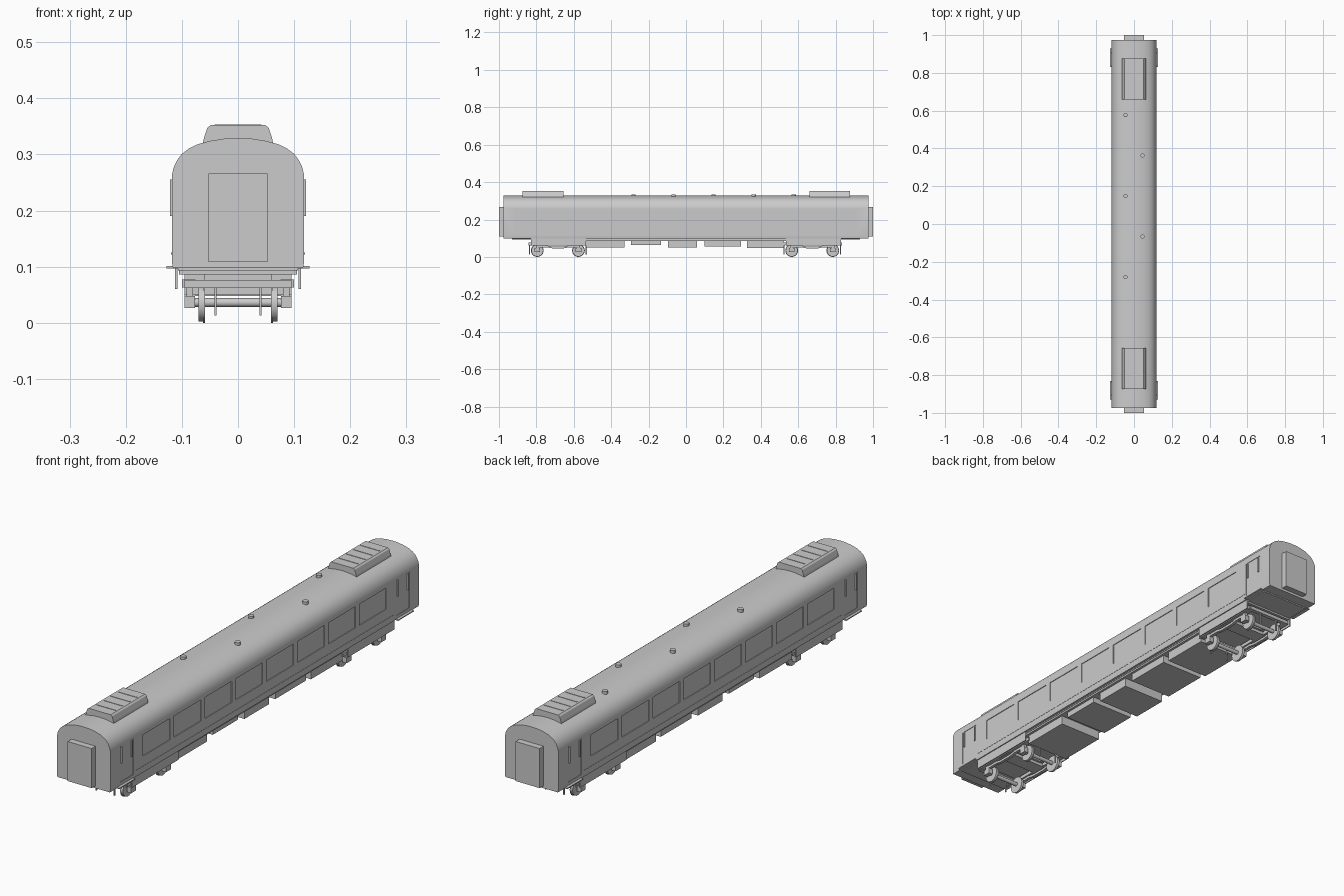
import bpy, bmesh
from mathutils import Matrix, Vector

old = bpy.data.objects.get("Cube")
if old:
    bpy.data.objects.remove(old, do_unlink=True)

grey = bpy.data.materials.new("light_grey")
grey.use_nodes = True
COLOUR = (0.6, 0.6, 0.6, 1)
grey.diffuse_color = COLOUR
grey.node_tree.nodes["Principled BSDF"].inputs["Base Color"].default_value = COLOUR


def finish(name, bm, smooth=False):
    bmesh.ops.recalc_face_normals(bm, faces=bm.faces)
    mesh = bpy.data.meshes.new(name)
    bm.to_mesh(mesh)
    bm.free()
    mesh.materials.append(grey)
    obj = bpy.data.objects.new(name, mesh)
    bpy.context.collection.objects.link(obj)
    if smooth:
        shade(obj)
    return obj


def shade(obj):
    bpy.ops.object.select_all(action="DESELECT")
    obj.select_set(True)
    bpy.context.view_layer.objects.active = obj
    bpy.ops.object.shade_smooth_by_angle(angle=0.6)


def add_box(bm, x, y, z):
    """Box from (min, max) pairs."""
    size = [abs(b - a) for a, b in (x, y, z)]
    mid = Vector([(a + b) / 2 for a, b in (x, y, z)])
    bmesh.ops.create_cube(bm, size=1, matrix=Matrix.Translation(mid) @ Matrix.Diagonal((*size, 1)))


def boxes(name, *specs):
    bm = bmesh.new()
    for spec in specs:
        add_box(bm, *spec)
    return finish(name, bm)


def flip(pair):
    return (-pair[1], -pair[0])


def both_x(x, y, z):
    return [(x, y, z), (flip(x), y, z)]


def four(x, y, z):
    return both_x(x, y, z) + both_x(x, flip(y), z)


def prism(name, outline, axis, start, end, smooth=False):
    """Extrude a 2D outline along x or y."""
    bm = bmesh.new()
    place = (lambda a, b: (a, start, b)) if axis == "y" else (lambda a, b: (start, a, b))
    face = bm.faces.new([bm.verts.new(place(a, b)) for a, b in outline])
    out = bmesh.ops.extrude_face_region(bm, geom=[face])
    step = (0, end - start, 0) if axis == "y" else (end - start, 0, 0)
    bmesh.ops.translate(bm, vec=step, verts=[v for v in out["geom"] if isinstance(v, bmesh.types.BMVert)])
    return finish(name, bm, smooth)


def add_cylinder(bm, centre, radius, depth, axis="x", sides=24):
    turn = Matrix.Rotation(1.5707963, 4, "Y") if axis == "x" else Matrix()
    bmesh.ops.create_cone(bm, cap_ends=True, segments=sides, radius1=radius, radius2=radius,
                          depth=depth, matrix=Matrix.Translation(centre) @ turn)


# Coach shell with arched roof
WALL = 0.118
half = [(0.116, 0.098), (WALL, 0.11), (WALL, 0.262), (0.115, 0.276), (0.109, 0.289), (0.1, 0.301),
        (0.088, 0.31), (0.072, 0.318), (0.05, 0.324), (0.025, 0.328)]
outline = half + [(0, 0.329)] + [(-x, z) for x, z in reversed(half)]
shell = prism("coach_body", outline, "y", -0.975, 0.975)

# Recessed windows and doors
cuts = []
for i in range(8):
    y = (i - 3.5) * 0.195
    cuts += both_x((WALL - 0.003, 0.14), (y - 0.085, y + 0.085), (0.165, 0.25))
cuts += four((WALL - 0.002, 0.14), (0.83, 0.915), (0.115, 0.258))
cutter = boxes("opening_cutter", *cuts)
cutter.hide_render = True
mod = shell.modifiers.new("openings", "BOOLEAN")
mod.operation, mod.solver, mod.object = "DIFFERENCE", "EXACT", cutter
bpy.context.view_layer.objects.active = shell
bpy.ops.object.modifier_apply(modifier=mod.name)
bpy.data.objects.remove(cutter, do_unlink=True)
shade(shell)

# Door furniture, waist strip and entry steps
boxes("door_handrails", *four((0.115, 0.121), (0.838, 0.842), (0.19, 0.255)),
      *four((0.115, 0.121), (0.903, 0.907), (0.19, 0.255)))
boxes("lower_side_strip", *both_x((0.116, 0.119), (-0.82, 0.82), (0.122, 0.125)))
boxes("entry_steps", *four((0.1, 0.127), (0.83, 0.93), (0.097, 0.101)))

# End gangways
boxes("end_gangways", ((-0.053, 0.053), (0.97, 1.0), (0.108, 0.266)),
      ((-0.053, 0.053), (-1.0, -0.97), (0.108, 0.266)))

# Floor frame and skirts beside the bogies
boxes("underframe", ((-0.107, 0.107), (-0.93, 0.93), (0.093, 0.102)),
      ((-0.105, 0.105), (-0.83, 0.83), (0.086, 0.095)))
boxes("bogie_skirts", *four((0.108, 0.112), (0.535, 0.83), (0.06, 0.1)))

# Equipment boxes under the floor
equipment = [(-0.535, -0.33, 0.05), (-0.295, -0.135, 0.063), (-0.095, 0.06, 0.05),
             (0.1, 0.295, 0.055), (0.325, 0.525, 0.048)]
for i, (y0, y1, bottom) in enumerate(equipment):
    boxes(f"equipment_box_{i + 1}", ((-0.095, 0.095), (y0, y1), (bottom, 0.09)))

# Roof units with ribbed tops
pod = [(-0.063, 0.318), (0.063, 0.318), (0.061, 0.328), (0.055, 0.347), (0.049, 0.352),
       (-0.049, 0.352), (-0.055, 0.347), (-0.061, 0.328)]
for name, mid in (("front", -0.765), ("back", 0.768)):
    prism(f"{name}_roof_unit", pod, "y", mid - 0.109, mid + 0.109)
    boxes(f"{name}_roof_ribs", *[((-0.042, 0.042), (mid + k * 0.045 - 0.002, mid + k * 0.045 + 0.002),
                                  (0.351, 0.3535)) for k in (-1.5, -0.5, 0.5, 1.5)])

# Staggered roof vents
bm = bmesh.new()
for i in range(5):
    x = -0.045 if i % 2 == 0 else 0.045
    add_cylinder(bm, (x, -0.28 + i * 0.214, 0.329), 0.011, 0.012, "z", 16)
finish("roof_vents", bm, True)

# Bogies
for name, mid in (("front", -0.685), ("back", 0.675)):
    wheels, axles, journals = bmesh.new(), bmesh.new(), bmesh.new()
    for y in (mid - 0.11, mid + 0.11):
        add_cylinder(axles, (0, y, 0.036), 0.008, 0.17, sides=12)
        for s in (-1, 1):
            add_cylinder(wheels, (s * 0.065, y, 0.034), 0.032, 0.011)
            add_cylinder(wheels, (s * 0.0605, y, 0.034), 0.034, 0.003)
            add_box(journals, sorted((s * 0.077, s * 0.095)), (y - 0.015, y + 0.015), (0.026, 0.048))
            add_box(journals, sorted((s * 0.08, s * 0.092)), (y - 0.008, y + 0.008), (0.046, 0.066))
    finish(f"{name}_wheels", wheels, True)
    finish(f"{name}_axles", axles, True)
    finish(f"{name}_axle_boxes", journals)

    # Bogie frame: side beams, cross beams and brake hangers
    frame = both_x((0.076, 0.1), (mid - 0.155, mid + 0.155), (0.063, 0.077))
    for dy in (-0.15, 0, 0.15):
        w = 0.03 if dy == 0 else 0.008
        frame.append(((-0.095, 0.095), (mid + dy - w, mid + dy + w), (0.062, 0.076)))
    frame.append(((-0.06, 0.06), (mid - 0.04, mid + 0.04), (0.074, 0.09)))
    for dy in (-0.152, 0.152):
        frame += both_x((0.038, 0.042), (mid + dy - 0.003, mid + dy + 0.003), (0.013, 0.065))
    boxes(f"{name}_bogie_frame", *frame)

    # Bowed beams linking the axle boxes
    low = [(-0.11, 0.05), (-0.06, 0.051), (-0.03, 0.046), (0.03, 0.046), (0.06, 0.051), (0.11, 0.05)]
    bow = [(mid + a, b) for a, b in low] + [(mid + a, b + 0.01) for a, b in reversed(low)]
    prism(f"{name}_left_bowed_beam", bow, "x", 0.08, 0.092)
    prism(f"{name}_right_bowed_beam", bow, "x", -0.092, -0.08)
